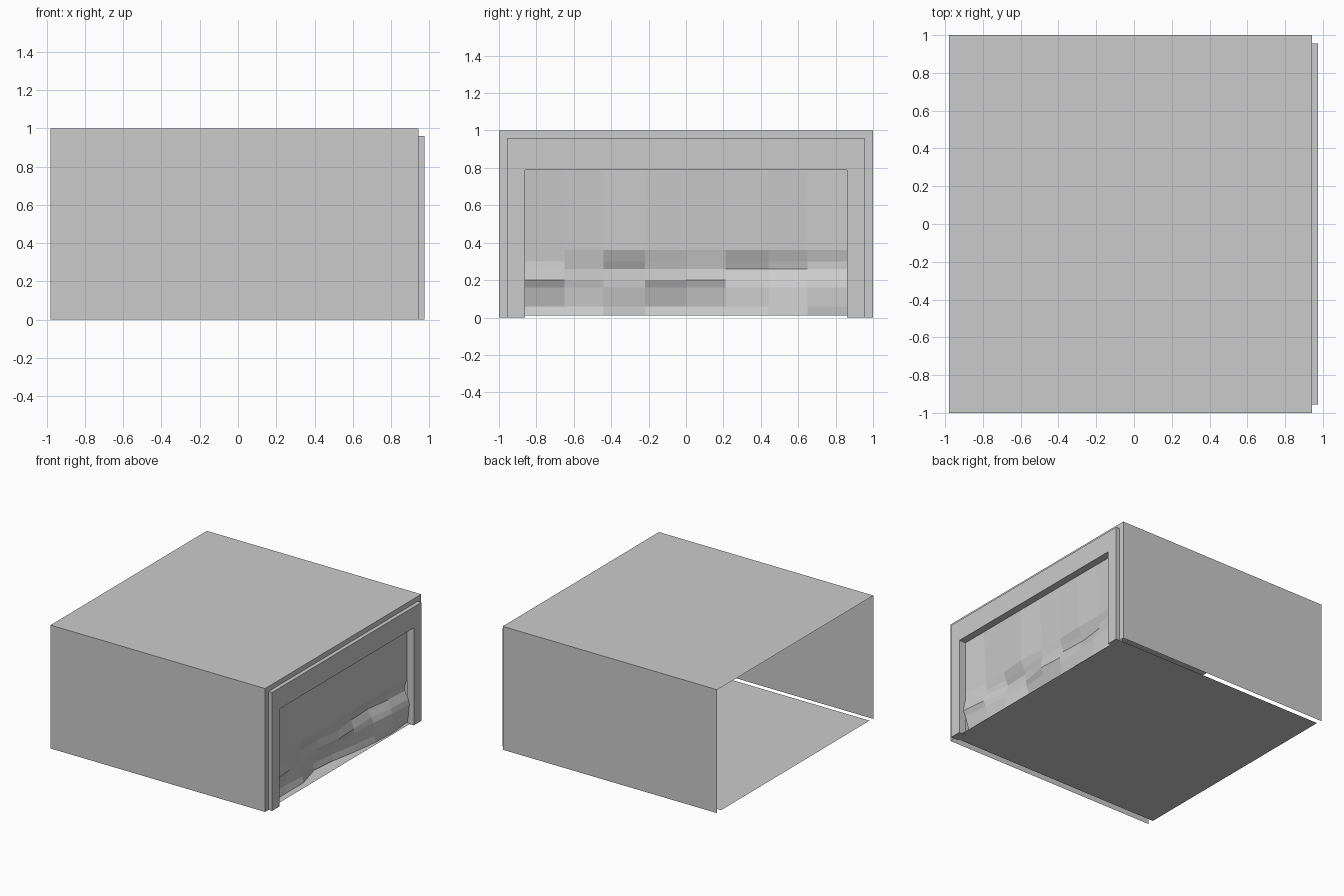
import bpy, bmesh

if "Cube" in bpy.data.objects:
    bpy.data.objects.remove(bpy.data.objects["Cube"])

X_BACK, X_WALL = -0.98, 0.943


def make_object(name, verts, faces, flip_check=False):
    mesh = bpy.data.meshes.new(name)
    mesh.from_pydata(verts, [], faces)
    obj = bpy.data.objects.new(name, mesh)
    bpy.context.collection.objects.link(obj)
    return obj


def sheet(name, corners):
    return make_object(name, corners, [tuple(range(len(corners)))])


def arch_profile(half, top, inner_half, inner_top):
    """Upside-down U in the YZ plane, counter-clockwise seen from +x."""
    return [(-half, 0), (-inner_half, 0), (-inner_half, inner_top), (inner_half, inner_top),
            (inner_half, 0), (half, 0), (half, top), (-half, top)]


def arch(name, x, profile, depth=0):
    """Arch as three quads, extruded toward -x when depth is given."""
    bm = bmesh.new()
    v = [bm.verts.new((x, y, z)) for y, z in profile]
    for ids in ((0, 1, 2, 7), (7, 2, 3, 6), (3, 4, 5, 6)):
        bm.faces.new([v[i] for i in ids])
    if depth:
        ext = bmesh.ops.extrude_face_region(bm, geom=bm.faces[:])
        moved = [g for g in ext["geom"] if isinstance(g, bmesh.types.BMVert)]
        bmesh.ops.translate(bm, verts=moved, vec=(-depth, 0, 0))
        # keep the front cap, which the extrusion leaves in place or drops
        if not any(all(abs(q.co.x - x) < 1e-5 for q in f.verts) for f in bm.faces):
            for ids in ((0, 1, 2, 7), (7, 2, 3, 6), (3, 4, 5, 6)):
                bm.faces.new([v[i] for i in ids])
        bmesh.ops.recalc_face_normals(bm, faces=bm.faces[:])
    mesh = bpy.data.meshes.new(name)
    bm.to_mesh(mesh)
    bm.free()
    obj = bpy.data.objects.new(name, mesh)
    bpy.context.collection.objects.link(obj)
    return obj


# Thin shell: roof, two side walls, floor; the rear end is open
sheet("roof", [(X_BACK, -1, 1), (X_WALL, -1, 1), (X_WALL, 1, 1), (X_BACK, 1, 1)])
sheet("front_wall", [(X_BACK, -1, 0), (X_WALL, -1, 0), (X_WALL, -1, 1), (X_BACK, -1, 1)])
sheet("back_wall", [(X_WALL, 1, 0), (X_BACK, 1, 0), (X_BACK, 1, 1), (X_WALL, 1, 1)])
sheet("floor", [(X_BACK, -0.95, 0.005), (X_WALL, -0.95, 0.005),
                (X_WALL, 0.95, 0.005), (X_BACK, 0.95, 0.005)])

# Doorway end: border of the wall and the raised frame
arch("doorway_border", X_WALL, arch_profile(1, 1, 0.955, 0.96))
arch("door_frame", 0.975, arch_profile(0.955, 0.96, 0.86, 0.79), depth=0.063)

# Dented door panel: inward offset of each column at each height
columns = [-0.86, -0.65, -0.44, -0.22, 0, 0.21, 0.44, 0.65, 0.86]
dents = [
    (0.79, [0] * 9),
    (0.36, [0.00, 0.03, 0.02, 0.00, 0.02, 0.02, 0.01, 0.02, 0.00]),
    (0.30, [0.00, 0.03, 0.04, 0.03, 0.02, 0.04, 0.04, 0.03, 0.02]),
    (0.26, [-0.01, 0.02, 0.06, 0.05, 0.02, 0.05, 0.06, 0.03, 0.02]),
    (0.20, [-0.02, 0.00, 0.05, 0.05, 0.01, 0.02, 0.03, 0.00, -0.01]),
    (0.16, [0.00, 0.02, 0.04, 0.06, 0.04, 0.02, 0.01, -0.01, -0.02]),
    (0.06, [0.03, 0.04, 0.03, 0.09, 0.07, 0.03, 0.00, -0.02, -0.01]),
    (0.01, [0.02, 0.02, 0.02, 0.08, 0.06, 0.02, -0.01, -0.02, 0.00]),
]
n = len(columns)
verts = [(0.915 - d, y, z) for z, row in dents for y, d in zip(columns, row)]
faces = [(r * n + c, (r + 1) * n + c, (r + 1) * n + c + 1, r * n + c + 1)
         for r in range(len(dents) - 1) for c in range(n - 1)]
make_object("dented_door", verts, faces)
